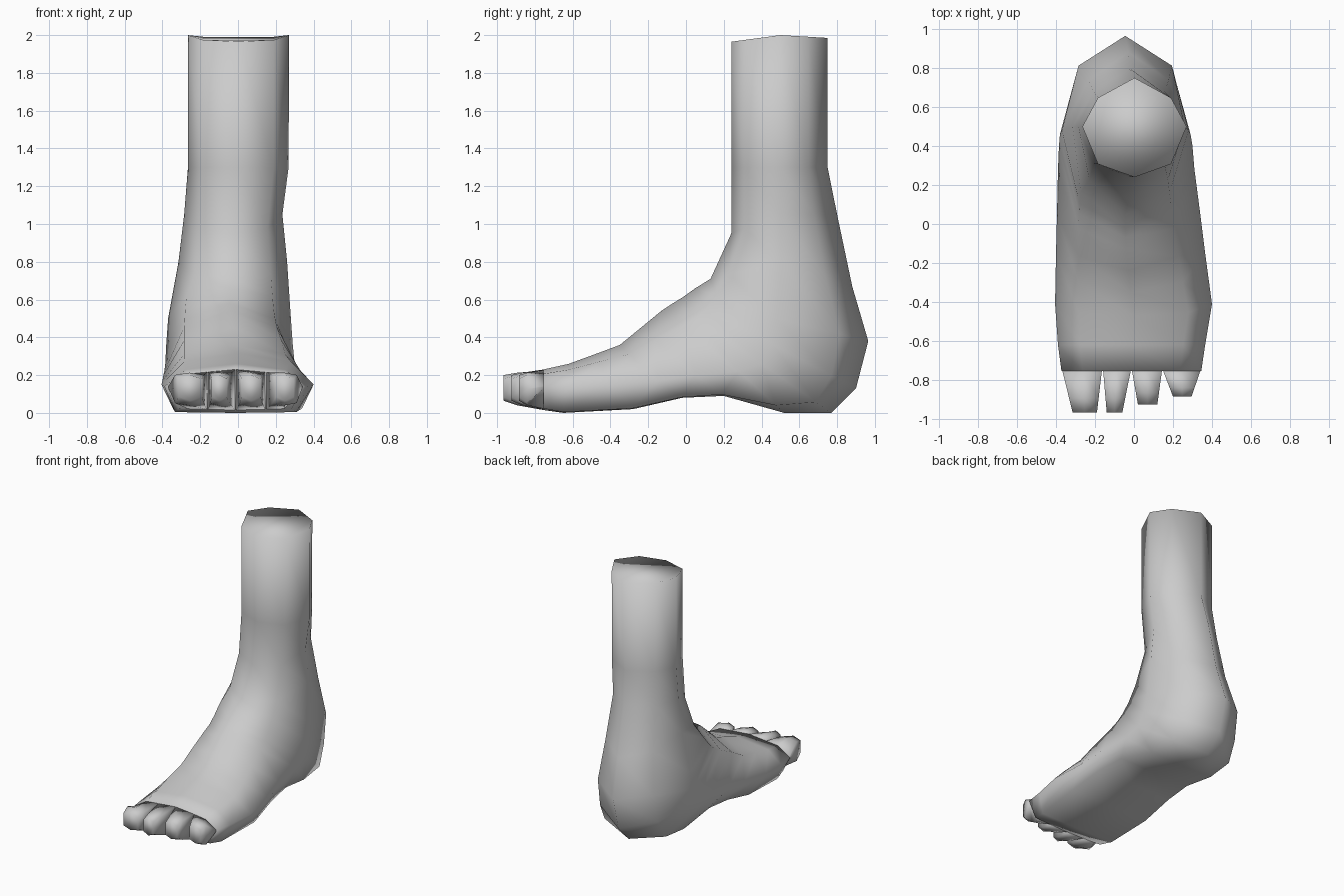
import bpy, bmesh
from mathutils import Vector

if "Cube" in bpy.data.objects:
    bpy.data.objects.remove(bpy.data.objects["Cube"])


def loft(name, rings):
    """Skin a list of equal-length point rings, cap both ends, shade smooth."""
    bm = bmesh.new()
    rows = [[bm.verts.new(p) for p in ring] for ring in rings]
    n = len(rows[0])
    for a, b in zip(rows, rows[1:]):
        for i in range(n):
            j = (i + 1) % n
            bm.faces.new((a[i], a[j], b[j], b[i]))
    bm.faces.new(rows[0])
    bm.faces.new(rows[-1])
    bmesh.ops.recalc_face_normals(bm, faces=bm.faces)
    for f in bm.faces:
        f.smooth = True
    mesh = bpy.data.meshes.new(name)
    bm.to_mesh(mesh)
    bm.free()
    obj = bpy.data.objects.new(name, mesh)
    bpy.context.collection.objects.link(obj)
    return obj


def section(fy, fz, sy, sz, by, bz, xl, xr, flat):
    """Eight-sided ring through the shin/instep, the sides and the calf/sole."""
    xc = (xl + xr) / 2
    half = (xr - xl) / 2
    front, side, back = (Vector((0, y, z)) for y, z in ((fy, fz), (sy, sz), (by, bz)))
    f_diag = side.lerp(front, 0.74)
    b_diag = side.lerp(back, 0.59 + 0.38 * flat)
    bx = 0.7 + 0.15 * flat
    spots = [(0, front), (0.7, f_diag), (1, side), (bx, b_diag),
             (0, back), (-bx, b_diag), (-1, side), (-0.7, f_diag)]
    return [p + Vector((xc + half * k, 0, 0)) for k, p in spots]


# Leg and foot: sections swing from level at the shin to upright at the toes
# front y, z | side y, z | back y, z | left x, right x | sole flatness
sections = [
    (0.24, 1.965, 0.50, 2.00, 0.75, 1.985, -0.265, 0.27, 0),
    (0.24, 1.30, 0.50, 1.30, 0.75, 1.30, -0.265, 0.268, 0),
    (0.24, 0.95, 0.50, 1.05, 0.80, 1.05, -0.285, 0.235, 0),
    (0.13, 0.71, 0.50, 0.80, 0.88, 0.67, -0.315, 0.26, 0.1),
    (0.05, 0.66, 0.48, 0.50, 0.965, 0.38, -0.37, 0.28, 0.25),
    (-0.02, 0.61, 0.46, 0.36, 0.90, 0.13, -0.38, 0.29, 0.3),
    (-0.07, 0.58, 0.40, 0.26, 0.77, 0.0, -0.385, 0.30, 0.5),
    (-0.13, 0.54, 0.28, 0.22, 0.52, 0.0, -0.39, 0.31, 0.6),
    (-0.24, 0.45, 0.05, 0.20, 0.20, 0.09, -0.395, 0.34, 0.9),
    (-0.35, 0.36, -0.15, 0.17, -0.02, 0.08, -0.40, 0.365, 1),
    (-0.47, 0.315, -0.41, 0.15, -0.28, 0.02, -0.405, 0.40, 1),
    (-0.62, 0.26, -0.62, 0.14, -0.65, 0.0, -0.39, 0.365, 1),
    (-0.755, 0.23, -0.755, 0.14, -0.755, 0.015, -0.372, 0.345, 0.9),
]
foot_rings = [section(*s) for s in sections]
loft("leg_and_foot", foot_rings)

# Height of the foot's front edge at a given x, along its top or its sole
end = foot_rings[-1]
top_edge = [end[i] for i in (6, 7, 0, 1, 2)]
sole_edge = [end[i] for i in (6, 5, 4, 3, 2)]


def height(edge, x):
    for a, b in zip(edge, edge[1:]):
        if a.x <= x <= b.x:
            return a.z + (b.z - a.z) * (x - a.x) / (b.x - a.x)


# Toes continue the front edge: base left/right x, tip left/right x, tip y
toes = {
    "big_toe": (-0.367, -0.165, -0.315, -0.19, -0.967),
    "second_toe": (-0.158, -0.017, -0.14, -0.06, -0.967),
    "third_toe": (-0.010, 0.143, 0.02, 0.12, -0.925),
    "little_toe": (0.150, 0.340, 0.20, 0.295, -0.885),
}
corners = [(0, 1), (0.5, 1), (1, 1), (1, 0.5), (1, 0), (0.5, 0), (0, 0), (0, 0.5)]
for name, (bl, br, tl, tr, tip) in toes.items():
    rings = []
    for t, inset, low, high in ((0, 0, 0, 0), (0.65, 0.012, 0.04, 0.213),
                                (1.0, 0.02, 0.065, 0.20)):
        left, right = bl + (tl - bl) * t, br + (tr - br) * t
        ring = []
        for u, v in corners:
            x = left + (right - left) * u
            lo = low or height(sole_edge, x)
            hi = high or height(top_edge, x)
            if u != 0.5:  # round off the corners beyond the base
                lo, hi = lo + inset, hi - inset
            ring.append((x, -0.755 + (tip + 0.755) * t, lo + (hi - lo) * v))
        rings.append(ring)
    loft(name, rings)
